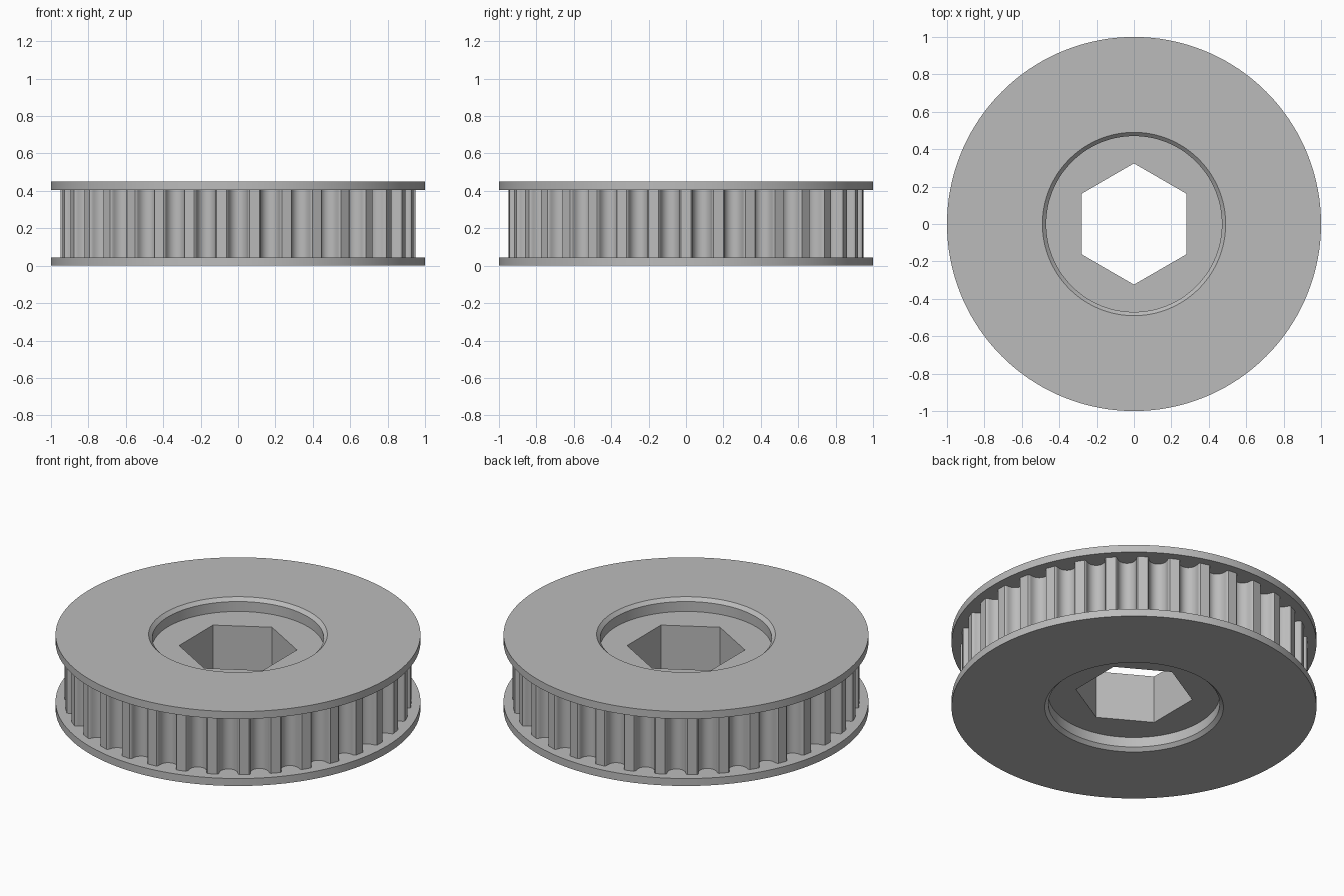
import bpy
import bmesh
from math import pi, sin, cos

cube = bpy.data.objects.get("Cube")
if cube:
    bpy.data.objects.remove(cube, do_unlink=True)

HEIGHT = 0.45
FLANGE = 0.045      # flange thickness
RECESS = 0.08       # depth of the round recess on each face
CHAMFER = 0.02
TEETH = 34
TIP_RADIUS = 0.95


def polygon(radius, count, start=0.0):
    return [(radius * cos(start + 2 * pi * i / count),
             radius * sin(start + 2 * pi * i / count)) for i in range(count)]


def toothed_outline():
    """Belt teeth: round-bottomed grooves with slightly eased lips."""
    groove_r, lip = 0.052, 0.022
    half = [(-0.061, 0.0), (-0.056, 0.004), (-0.053, 0.011)]
    arc = [(-groove_r * cos(pi * i / 10), lip + groove_r * sin(pi * i / 10))
           for i in range(11)]
    groove = half + arc + [(-u, d) for u, d in reversed(half)]
    points = []
    for k in range(TEETH):
        middle = -pi / 2 + 2 * pi * k / TEETH
        for u, depth in groove:
            a, r = middle + u / TIP_RADIUS, TIP_RADIUS - depth
            points.append((r * cos(a), r * sin(a)))
    return points


def circle(radius):
    return polygon(radius, 136)


hexagon = polygon(0.324, 6, pi / 2)

# Lower half of the section, from the bore out to the teeth
lower = [
    (hexagon, RECESS),
    (circle(0.47), RECESS),
    (circle(0.47), CHAMFER),
    (circle(0.49), 0.0),
    (circle(1.0), 0.0),
    (circle(1.0), FLANGE),
    (toothed_outline(), FLANGE),
]
# The upper half mirrors it, so the section runs back to the bore
section = lower + [(outline, HEIGHT - z) for outline, z in reversed(lower)]

bm = bmesh.new()
loops = []
for outline, z in section:
    verts = [bm.verts.new((x, y, z)) for x, y in outline]
    edges = [bm.edges.new((v, verts[i - 1])) for i, v in enumerate(verts)]
    loops.append((verts, edges))

# Join neighbouring loops: quads for equal counts, a flat fill otherwise
for i, (verts_a, edges_a) in enumerate(loops):
    verts_b, edges_b = loops[(i + 1) % len(loops)]
    if len(verts_a) == len(verts_b):
        for j in range(len(verts_a)):
            bm.faces.new((verts_a[j - 1], verts_a[j], verts_b[j], verts_b[j - 1]))
    else:
        bmesh.ops.triangle_fill(bm, edges=edges_a + edges_b,
                                use_beauty=True, normal=(0, 0, 1))
bmesh.ops.recalc_face_normals(bm, faces=bm.faces)

mesh = bpy.data.meshes.new("flanged_toothed_pulley")
bm.to_mesh(mesh)
bm.free()
pulley = bpy.data.objects.new("flanged_toothed_pulley", mesh)
bpy.context.collection.objects.link(pulley)

# Plain grey finish
grey = bpy.data.materials.new("plain_grey")
grey.use_nodes = True
colour = (0.5, 0.5, 0.5, 1.0)
grey.diffuse_color = colour
grey.node_tree.nodes["Principled BSDF"].inputs["Base Color"].default_value = colour
mesh.materials.append(grey)

bpy.ops.object.select_all(action="DESELECT")
pulley.select_set(True)
bpy.context.view_layer.objects.active = pulley
bpy.ops.object.shade_smooth_by_angle(angle=pi / 6)
